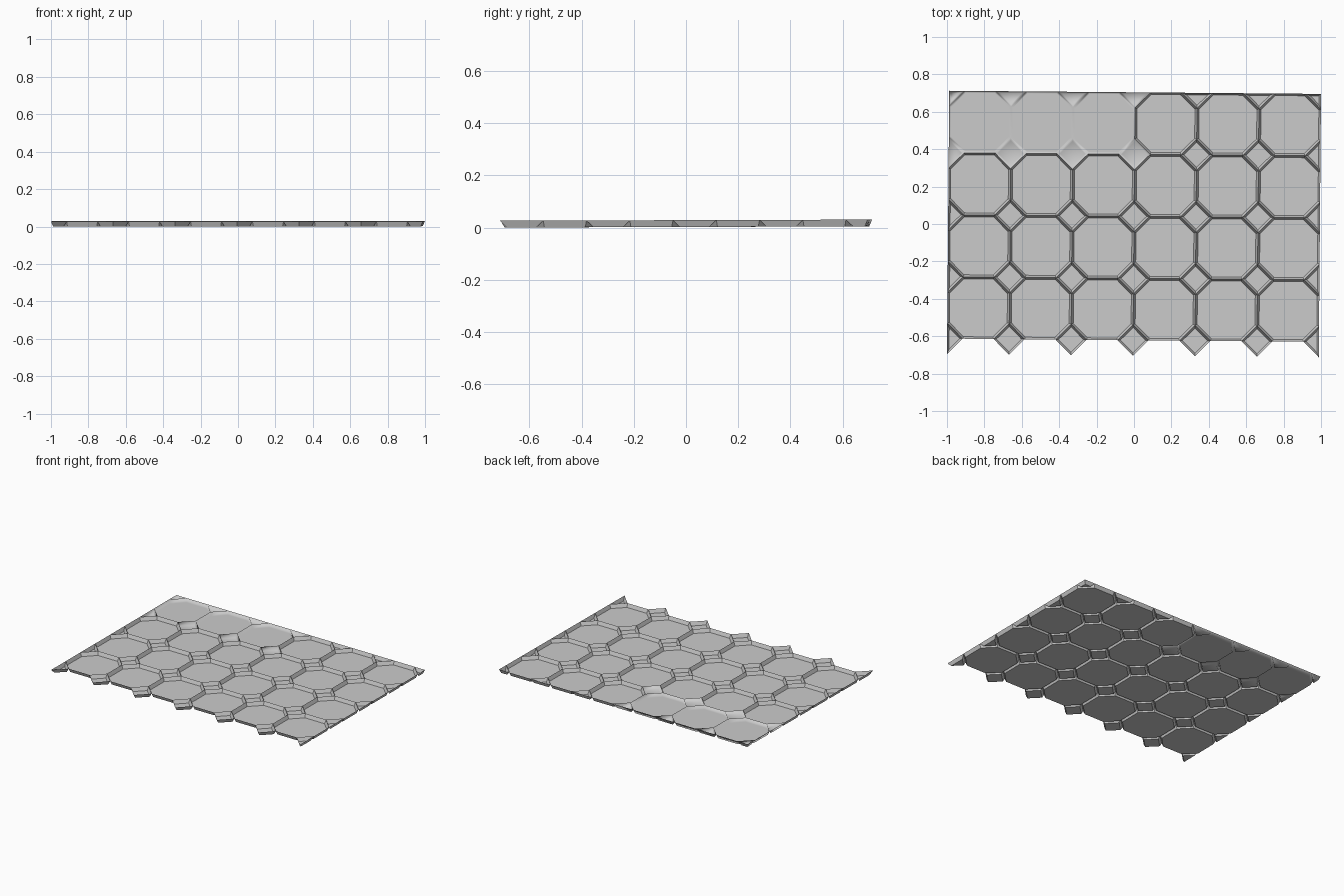
import bpy, bmesh, math
from mathutils import Matrix, Vector

if "Cube" in bpy.data.objects:
    bpy.data.objects.remove(bpy.data.objects["Cube"])

P = 0.3313           # tile pitch
COLS, ROWS = 6, 4
H = 0.026            # depth of the tile trays
D = 0.083            # half diagonal of small diamonds = corner cut of octagons
SLOPE = 0.011        # how far the walls lean in towards the floor
W = COLS * P
X0 = -W / 2
TOP = (ROWS * P + D) / 2     # local y of the straight back edge
# The laid sheet is turned and tilted very slightly
LAY = Matrix.Translation((0, 0, 0.0022)) @ Matrix.Rotation(-0.0085, 4, 'Z') @ Matrix.Rotation(0.003, 4, 'X')


def inset(pts, d):
    """Shrink a convex anticlockwise outline by d."""
    out = []
    n = len(pts)
    for i in range(n):
        a, b, c = (Vector(pts[k % n]) for k in (i - 1, i, i + 1))
        u, v = (b - a).normalized(), (c - b).normalized()
        n1, n2 = Vector((-u.y, u.x)), Vector((-v.y, v.x))
        out.append(b + (n1 + n2) * d / (1 + n1.dot(n2)))
    return out


def add_tray(bm, rim):
    """Flat floor with thin walls flaring up to the shared rim."""
    hi = [bm.verts.new((p[0], p[1], H)) for p in rim]
    lo = [bm.verts.new((p[0], p[1], 0)) for p in inset(rim, SLOPE)]
    bm.faces.new(lo)
    n = len(lo)
    for i in range(n):
        j = (i + 1) % n
        bm.faces.new((hi[i], hi[j], lo[j], lo[i]))


def octagon(cx, cy):
    r = P / 2
    a = r - D
    return [(cx + x, cy + y) for x, y in
            ((r, -a), (r, a), (a, r), (-a, r), (-r, a), (-r, -a), (-a, -r), (a, -r))]


def diamond(r, c):
    """Diamond at a crossing, halved or quartered at the side and back borders."""
    cx, cy = X0 + c * P, TOP - r * P
    pts = []
    if c < COLS:
        pts.append((cx + D, cy))
    if r > 0:
        pts.append((cx, cy + D))
    if c > 0:
        pts.append((cx - D, cy))
    pts.append((cx, cy - D))
    if r == 0 and c in (0, COLS):
        pts.append((cx, cy))
        if c == 0:
            pts = [(cx, cy), (cx, cy - D), (cx + D, cy)]
        else:
            pts = [(cx, cy), (cx - D, cy), (cx, cy - D)]
    return pts


def finish(bm, name, smooth=False):
    bmesh.ops.remove_doubles(bm, verts=bm.verts, dist=1e-5)
    bmesh.ops.transform(bm, matrix=LAY, verts=bm.verts)
    me = bpy.data.meshes.new(name)
    bm.to_mesh(me)
    bm.free()
    ob = bpy.data.objects.new(name, me)
    bpy.context.collection.objects.link(ob)
    if smooth:
        for p in me.polygons:
            p.use_smooth = True
        ob.modifiers.new("weighted", 'WEIGHTED_NORMAL').weight = 100


crisp, small, soft = bmesh.new(), bmesh.new(), bmesh.new()

# Octagon tiles; the first three of the back row are softly shaded
for r in range(ROWS):
    for c in range(COLS):
        target = soft if r == 0 and c < 3 else crisp
        add_tray(target, octagon(X0 + (c + 0.5) * P, TOP - (r + 0.5) * P))

# Diamond tiles at every crossing
for r in range(ROWS + 1):
    for c in range(COLS + 1):
        add_tray(soft if r < 2 and c < 4 else small, diamond(r, c))

finish(crisp, "octagon_tiles")
finish(small, "diamond_tiles")
finish(soft, "soft_shaded_tiles", True)
